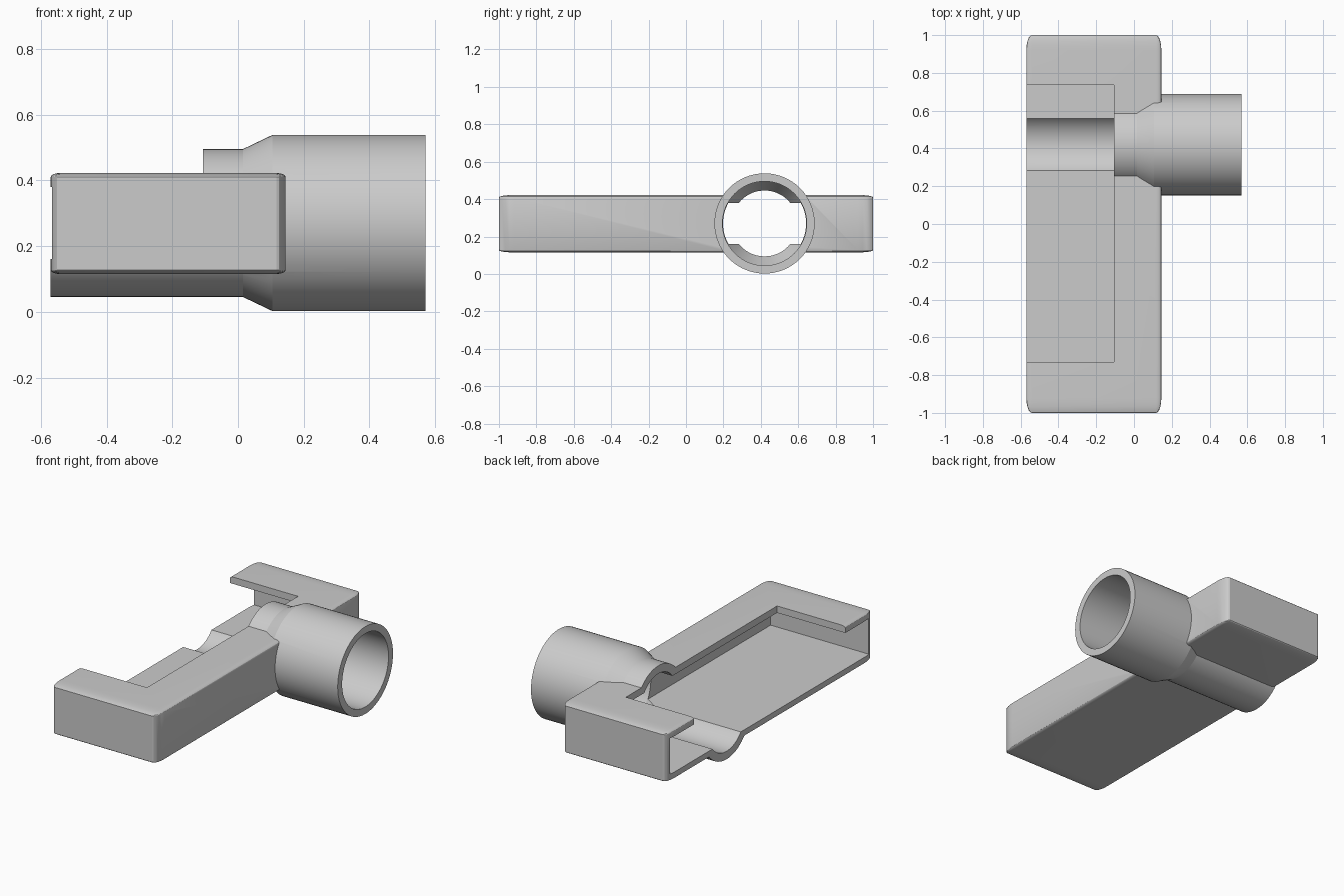
import bpy, bmesh, math
from mathutils import Matrix

default = bpy.data.objects.get("Cube")
if default:
    bpy.data.objects.remove(default, do_unlink=True)

grey = bpy.data.materials.new("matte grey")
grey.use_nodes = True
colour = (0.6, 0.6, 0.6, 1)
grey.diffuse_color = colour
grey.node_tree.nodes["Principled BSDF"].inputs["Base Color"].default_value = colour

AXIS_Y, AXIS_Z = 0.42, 0.27


def make(name, bm, helper=False):
    bmesh.ops.recalc_face_normals(bm, faces=bm.faces)
    mesh = bpy.data.meshes.new(name)
    bm.to_mesh(mesh)
    bm.free()
    mesh.materials.append(grey)
    obj = bpy.data.objects.new(name, mesh)
    bpy.context.collection.objects.link(obj)
    obj.hide_render = helper
    if helper:
        obj.hide_set(True)
    return obj


def box(name, lo, hi, bevel=0, helper=False):
    # The unit cube is rounded before scaling, so the rounding stretches with it
    bm = bmesh.new()
    bmesh.ops.create_cube(bm, size=1)
    if bevel:
        bmesh.ops.bevel(bm, geom=bm.edges[:], offset=bevel, segments=5,
                        profile=0.5, affect='EDGES')
    size = [b - a for a, b in zip(lo, hi)]
    mid = [(a + b) / 2 for a, b in zip(lo, hi)]
    bm.transform(Matrix.Translation(mid) @ Matrix.Diagonal((*size, 1)))
    return make(name, bm, helper)


def lathe(name, profile, segments=64):
    # Solid turned about the pipe axis from (x, radius) points
    bm = bmesh.new()
    rings = []
    for x, r in profile:
        rings.append([bm.verts.new((x, AXIS_Y + r * math.cos(a), AXIS_Z + r * math.sin(a)))
                      for a in (2 * math.pi * i / segments for i in range(segments))])
    for a, b in zip(rings, rings[1:]):
        for i in range(segments):
            j = (i + 1) % segments
            bm.faces.new((a[i], a[j], b[j], b[i]))
    bm.faces.new(rings[0])
    bm.faces.new(rings[-1])
    return make(name, bm, True)


# Rounded tray body
body = box("tray_with_pipe", (-0.57, -1, 0.115), (0.145, 1, 0.422), bevel=0.04)

# Stepped pipe, its bore, the tray cavity and the lid opening
pipe = lathe("pipe_solid", [(-0.57, 0.225), (0.015, 0.225), (0.105, 0.268), (0.57, 0.268)])
bore = lathe("pipe_bore", [(-0.7, 0.176), (0.015, 0.176), (0.105, 0.225), (0.7, 0.225)])
cavity = box("tray_cavity", (-0.7, -0.963, 0.16), (0.1, 0.963, 0.38), helper=True)
opening = box("lid_opening", (-0.7, -0.73, 0.3), (-0.107, 0.735, 0.7), helper=True)

for helper, operation in ((pipe, 'UNION'), (cavity, 'DIFFERENCE'),
                          (bore, 'DIFFERENCE'), (opening, 'DIFFERENCE')):
    mod = body.modifiers.new(helper.name, 'BOOLEAN')
    mod.object = helper
    mod.operation = operation
    mod.solver = 'EXACT'

# Bake the cuts, then drop the cutters
bpy.context.view_layer.update()
graph = bpy.context.evaluated_depsgraph_get()
result = bpy.data.meshes.new_from_object(body.evaluated_get(graph))
body.modifiers.clear()
body.data = result
for helper in (pipe, bore, cavity, opening):
    bpy.data.objects.remove(helper, do_unlink=True)

# Smooth shading with crisp edges
bpy.ops.object.select_all(action='DESELECT')
body.select_set(True)
bpy.context.view_layer.objects.active = body
bpy.ops.object.shade_smooth_by_angle(angle=math.radians(22))
